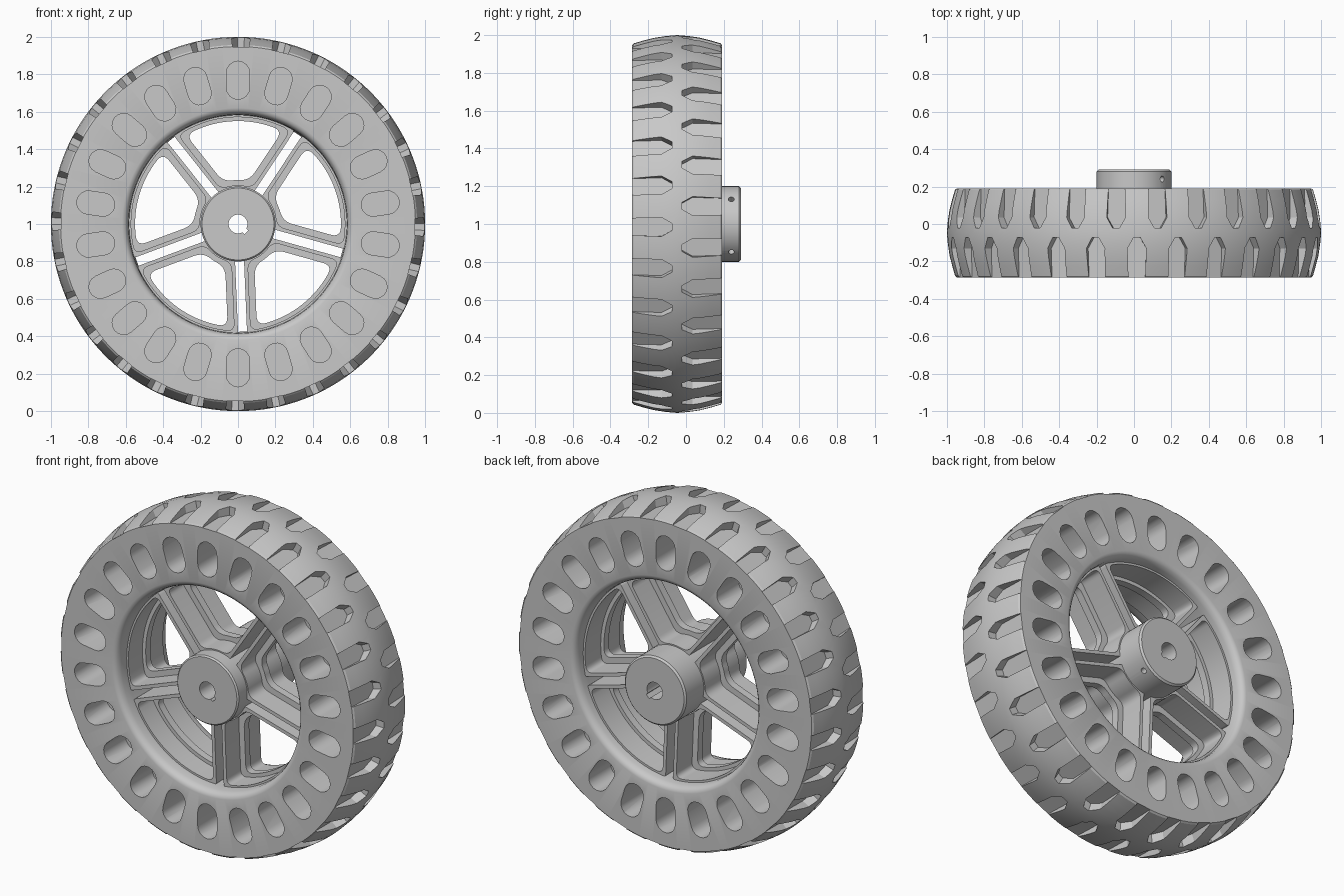
import bpy, bmesh
from math import sin, cos, asin, pi, radians
from mathutils import Vector

MID = -0.0475          # middle of the tyre width
SPOKES = 5
SPOKE_TURN = radians(-87.6)

cube = bpy.data.objects.get("Cube")
if cube:
    bpy.data.objects.remove(cube)

grey = bpy.data.materials.new("light grey")
grey.use_nodes = True
colour = (0.58, 0.58, 0.58, 1)
grey.diffuse_color = colour
grey.node_tree.nodes["Principled BSDF"].inputs["Base Color"].default_value = colour


def polar(r, a, y=0.0):
    return Vector((r * cos(a), y, 1 + r * sin(a)))


def make_object(name, bm):
    bmesh.ops.recalc_face_normals(bm, faces=bm.faces)
    mesh = bpy.data.meshes.new(name)
    bm.to_mesh(mesh)
    bm.free()
    mesh.materials.append(grey)
    ob = bpy.data.objects.new(name, mesh)
    bpy.context.collection.objects.link(ob)
    return ob


def grid_faces(bm, rows):
    """Closed skin over rings of vertices, wrapping both ways."""
    for i, row in enumerate(rows):
        nxt = rows[(i + 1) % len(rows)]
        for j in range(len(row)):
            k = (j + 1) % len(row)
            bm.faces.new((row[j], row[k], nxt[k], nxt[j]))


def lathe(name, profile, steps):
    bm = bmesh.new()
    rows = [[bm.verts.new(polar(r, 2 * pi * i / steps, y)) for r, y in profile]
            for i in range(steps)]
    grid_faces(bm, rows)
    return make_object(name, bm)


def prism(bm, outline, push):
    a = [bm.verts.new(p) for p in outline]
    b = [bm.verts.new(p + push) for p in outline]
    bm.faces.new(a)
    bm.faces.new(b[::-1])
    for i in range(len(a)):
        j = (i + 1) % len(a)
        bm.faces.new((a[i], a[j], b[j], b[i]))


def activate(ob):
    bpy.ops.object.select_all(action='DESELECT')
    ob.select_set(True)
    bpy.context.view_layer.objects.active = ob


def cut(ob, bm):
    cutter = make_object("cutter", bm)
    cutter.hide_render = True
    mod = ob.modifiers.new("cut", 'BOOLEAN')
    mod.operation = 'DIFFERENCE'
    mod.solver = 'EXACT'
    mod.object = cutter
    activate(ob)
    bpy.ops.object.modifier_apply(modifier=mod.name)
    bpy.data.objects.remove(cutter)


def smooth(ob):
    activate(ob)
    bpy.ops.object.shade_smooth_by_angle(angle=radians(28))


# Tyre: crowned half profile, mirrored across its middle
half = [(0.576, -0.05), (0.582, -0.2), (0.585, -0.245), (0.593, -0.268),
        (0.605, -0.28), (0.62, -0.285), (0.948, -0.285), (0.957, -0.277),
        (0.972, -0.225), (0.986, -0.17), (0.995, -0.11)]
profile = half + [(1.0, MID)] + [(r, 2 * MID - y) for r, y in half[::-1]]
tyre = lathe("tyre", profile, 140)

cuts = bmesh.new()
# Blind rounded pockets in both side faces
for i in range(22):
    a = pi / 2 + 2 * pi * i / 22
    out, side = Vector((cos(a), 0, sin(a))), Vector((-sin(a), 0, cos(a)))
    stadium = []
    for k in range(18):
        t = pi * (k % 9) / 8 + (pi if k > 8 else 0)
        shift = 0.04 if k < 9 else -0.04
        stadium.append(polar(0.768, a) + out * (shift + 0.062 * sin(t)) + side * 0.062 * cos(t))
    for face_y, depth in ((-0.3, 0.22), (0.205, -0.22)):
        prism(cuts, [p + Vector((0, face_y, 0)) for p in stadium], Vector((0, depth, 0)))

# Tapered tread grooves, staggered between the two rows
groove = [(0.018, -0.073), (0.05, -0.13), (0.044, -0.31)]
groove += [(-t, y) for t, y in groove[::-1]]
for row in (0, 1):
    for i in range(28):
        a = radians(89.1) + 2 * pi * (i + row / 2) / 28
        side = Vector((-sin(a), 0, cos(a)))
        shape = [polar(0.946, a, 2 * MID - y if row else y) + side * t for t, y in groove]
        prism(cuts, shape, Vector((cos(a), 0, sin(a))) * 0.12)
cut(tyre, cuts)
smooth(tyre)

# Hub with bore, keyway and two set screw holes
hub = lathe("hub", [(0.05, -0.285), (0.192, -0.285), (0.2, -0.277),
                    (0.2, 0.28), (0.19, 0.29), (0.05, 0.29)], 64)
cuts = bmesh.new()
key = radians(-45)
across = Vector((-sin(key), 0, cos(key))) * 0.014
prism(cuts, [polar(r, key, -0.4) + across * s
             for r, s in ((0.03, -1), (0.064, -1), (0.064, 1), (0.03, 1))], Vector((0, 0.8, 0)))
for a in (radians(41), radians(-48)):
    side = Vector((-sin(a), 0, cos(a)))
    ring = [polar(0.15, a, 0.24 + 0.016 * sin(t)) + side * 0.016 * cos(t)
            for t in (2 * pi * k / 16 for k in range(16))]
    prism(cuts, ring, Vector((cos(a), 0, sin(a))) * 0.1)
cut(hub, cuts)
smooth(hub)


def window(d, r0, r1, c):
    """Rounded outline between two spokes, as (radius, angle) pairs."""
    mid = pi / SPOKES

    def arc(r):
        start = asin(d / r) + c / r
        return [(r, start + (mid - start) * k / 8) for k in range(8)]

    def corner(r, step):
        p0, p1, p2 = (r, asin(d / r) + c / r), (r, asin(d / r)), (r + step, asin(d / (r + step)))
        return [tuple((1 - t) ** 2 * u + 2 * t * (1 - t) * v + t * t * w
                      for u, v, w in zip(p0, p1, p2))
                for t in (k / 6 for k in range(1, 7))]

    inner = arc(r0)[::-1] + corner(r0, c)
    outer = arc(r1)[::-1] + corner(r1, -c)
    side = [(r0, mid)] + inner + outer[::-1] + [(r1, mid)]
    return side + [(r, 2 * mid - a) for r, a in side[-2:0:-1]]


def window_frame(name, outside, inside, y0, y1):
    bm = bmesh.new()
    for i in range(SPOKES):
        turn = SPOKE_TURN + 2 * pi * i / SPOKES
        rows = [[bm.verts.new(polar(r, a + turn, y)) for r, a in outline]
                for outline, y in ((outside, y0), (inside, y0), (inside, y1), (outside, y1))]
        grid_faces(bm, rows)
    smooth(make_object(name, bm))


# Deep paired spoke walls and the lip that runs round each opening
wall_edge = window(0.024, 0.185, 0.587, 0.02)
window_frame("spoke_walls", wall_edge, window(0.044, 0.207, 0.571, 0.04), -0.2, 0.12)
window_frame("opening_lips", window(0.03, 0.19, 0.582, 0.025),
             window(0.078, 0.235, 0.55, 0.05), -0.07, -0.025)
